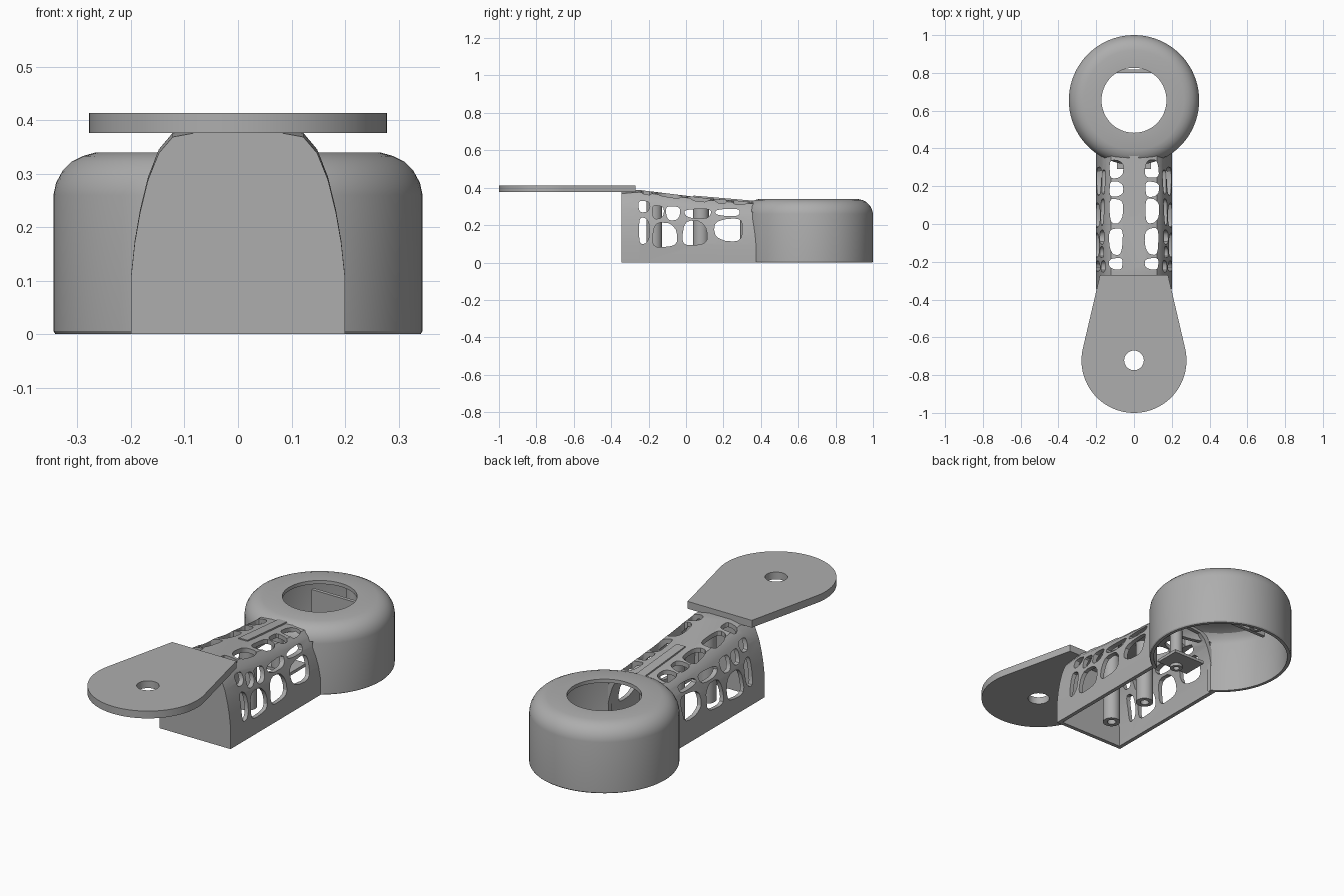
import bpy, bmesh, math, random
from mathutils import Vector

random.seed(4)
if "Cube" in bpy.data.objects:
    bpy.data.objects.remove(bpy.data.objects["Cube"])

grey = bpy.data.materials.new("plain_grey")
grey.use_nodes = True
colour = (0.42, 0.42, 0.42, 1)
grey.diffuse_color = colour
grey.node_tree.nodes["Principled BSDF"].inputs["Base Color"].default_value = colour


def finish(name, bm):
    bmesh.ops.recalc_face_normals(bm, faces=bm.faces)
    mesh = bpy.data.meshes.new(name)
    bm.to_mesh(mesh)
    bm.free()
    mesh.materials.append(grey)
    obj = bpy.data.objects.new(name, mesh)
    bpy.context.collection.objects.link(obj)
    return obj


def loft(bm, rings, closed=False):
    """Skin a list of point rings; cap the ends unless closed."""
    rows = [[bm.verts.new(p) for p in ring] for ring in rings]
    n = len(rows[0])
    pairs = list(zip(rows, rows[1:])) + ([(rows[-1], rows[0])] if closed else [])
    for a, b in pairs:
        for i in range(n):
            j = (i + 1) % n
            bm.faces.new((a[i], a[j], b[j], b[i]))
    if not closed:
        bm.faces.new(rows[0])
        bm.faces.new(rows[-1])


def lathe(name, profile, centre, steps=72):
    """Spin a closed (radius, height) loop about a vertical axis."""
    bm = bmesh.new()
    rings = []
    for k in range(steps):
        a = math.tau * k / steps
        rings.append([(r * math.cos(a) + centre[0], r * math.sin(a) + centre[1], z)
                      for r, z in profile])
    loft(bm, rings, closed=True)
    return finish(name, bm)


def tube(name, centre, r_out, r_in, z0, z1):
    return lathe(name, [(r_out, z0), (r_out, z1), (r_in, z1), (r_in, z0)], centre, 24)


def box(name, lo, hi):
    bm = bmesh.new()
    loft(bm, [[(lo[0], lo[1], z), (hi[0], lo[1], z), (hi[0], hi[1], z), (lo[0], hi[1], z)]
              for z in (lo[2], hi[2])])
    return finish(name, bm)


def cut(obj, cutter):
    mod = obj.modifiers.new("cut", "BOOLEAN")
    mod.operation = "DIFFERENCE"
    mod.solver = "EXACT"
    mod.object = cutter
    bpy.context.view_layer.objects.active = obj
    bpy.ops.object.modifier_apply(modifier=mod.name)
    bpy.data.objects.remove(cutter)


def smooth(obj):
    bpy.ops.object.select_all(action="DESELECT")
    obj.select_set(True)
    bpy.context.view_layer.objects.active = obj
    bpy.ops.object.shade_smooth_by_angle(angle=math.radians(30))


def pebble(cx, cy, w, h, steps=18):
    """Rounded, slightly irregular cell outline."""
    phase = random.uniform(0, math.tau)
    pts = []
    for k in range(steps):
        a = math.tau * k / steps
        c, s = math.cos(a), math.sin(a)
        wobble = 0.5 * (1 + 0.07 * math.sin(3 * a + phase))
        pts.append((cx + w * wobble * math.copysign(abs(c) ** 0.7, c),
                    cy + h * wobble * math.copysign(abs(s) ** 0.7, s)))
    return pts


# Arched hollow body
ARCH = [(0.2, 0), (0.2, 0.28), (0.193, 0.45), (0.183, 0.6), (0.168, 0.76),
        (0.148, 0.89), (0.122, 0.97), (0.06, 1.0)]
STATIONS = [(-0.345, 0.38), (-0.25, 0.388), (0.1, 0.345), (0.38, 0.322)]


def arch_ring(y, height, inset, floor):
    half = [(x - inset, floor if f == 0 else f * (height - inset)) for x, f in ARCH]
    return [(x, y, z) for x, z in half] + [(-x, y, z) for x, z in reversed(half)]


bm = bmesh.new()
loft(bm, [arch_ring(y, h, 0, 0) for y, h in STATIONS])
body = finish("arched_body", bm)
inner = [(-0.325, 0.382)] + STATIONS[1:-1] + [(0.5, 0.315)]
bm = bmesh.new()
loft(bm, [arch_ring(y, h, 0.02, -0.1) for y, h in inner])
cut(body, finish("body_hollow", bm))

# Organic cells through both sides: y, z, width, height
SIDE_CELLS = [(-0.225, 0.17, 0.055, 0.14), (-0.225, 0.3, 0.06, 0.06),
              (-0.115, 0.145, 0.13, 0.13), (-0.15, 0.27, 0.06, 0.07),
              (-0.07, 0.265, 0.075, 0.075), (0.045, 0.155, 0.13, 0.13),
              (0.065, 0.262, 0.14, 0.05), (0.23, 0.175, 0.15, 0.12),
              (0.225, 0.268, 0.13, 0.038)]
bm = bmesh.new()
for cell in SIDE_CELLS:
    outline = pebble(*cell)
    loft(bm, [[(x, y, z) for y, z in outline] for x in (-0.4, 0.4)])
cut(body, finish("side_cells", bm))

# Cells through both roof shoulders: y, length
bm = bmesh.new()
for y, length in [(0.29, 0.095), (0.185, 0.08), (0.07, 0.13), (-0.09, 0.14), (-0.21, 0.06)]:
    for side in (-1, 1):
        outline = pebble(side * 0.095, y, 0.072, length)
        loft(bm, [[(px, py, z) for px, py in outline] for z in (0.23, 0.5)])
cut(body, finish("roof_cells", bm))
smooth(body)

# Roof rib
bm = bmesh.new()
loft(bm, [[(-0.024, y, z - 0.03), (0.024, y, z - 0.03), (0.024, y, z), (-0.024, y, z)]
          for y, z in ((0.04, 0.358), (0.37, 0.33))])
finish("roof_rib", bm)

# Round cup, open below with a round window on top
cup = lathe("round_cup", [(0.341, 0), (0.345, 0.006), (0.345, 0.26), (0.34, 0.283),
                          (0.328, 0.305), (0.31, 0.323), (0.29, 0.333), (0.265, 0.34),
                          (0.172, 0.34), (0.172, 0.322), (0.26, 0.322), (0.3, 0.307),
                          (0.318, 0.285), (0.325, 0.26), (0.325, 0)], (0, 0.655), 80)
cut(cup, box("cup_passage", (-0.17, 0.2, -0.1), (0.17, 0.45, 0.27)))
smooth(cup)

# Fittings inside the cup and body
box("cup_inner_wall", (-0.147, 0.8, 0.1), (0.147, 0.818, 0.28))
box("post_shelf", (-0.09, 0.29, 0.1), (0.09, 0.42, 0.115))
for name, y, r, z0, z1 in [("front_post", -0.17, 0.042, 0, 0.365),
                           ("middle_post", 0.08, 0.042, 0, 0.335),
                           ("rear_post", 0.32, 0.03, 0.085, 0.31),
                           ("cup_post", 0.93, 0.035, 0.04, 0.29)]:
    smooth(tube(name, (0, y), r, r * 0.5, z0, z1))

# Flat mounting plate with a bolt hole
centre, radius = -0.722, 0.278
arc = [math.radians(14 - 208 * k / 56) for k in range(57)]
outline = [(radius * math.cos(a), centre + radius * math.sin(a)) for a in arc]
outline += [(-0.18, -0.27), (0.18, -0.27)]
bm = bmesh.new()
loft(bm, [[(x, y, z) for x, y in outline] for z in (0.376, 0.413)])
plate = finish("mounting_plate", bm)
bm = bmesh.new()
loft(bm, [[(0.052 * math.cos(math.tau * k / 32), centre + 0.052 * math.sin(math.tau * k / 32), z)
           for k in range(32)] for z in (0.3, 0.5)])
cut(plate, finish("bolt_hole", bm))
smooth(plate)
